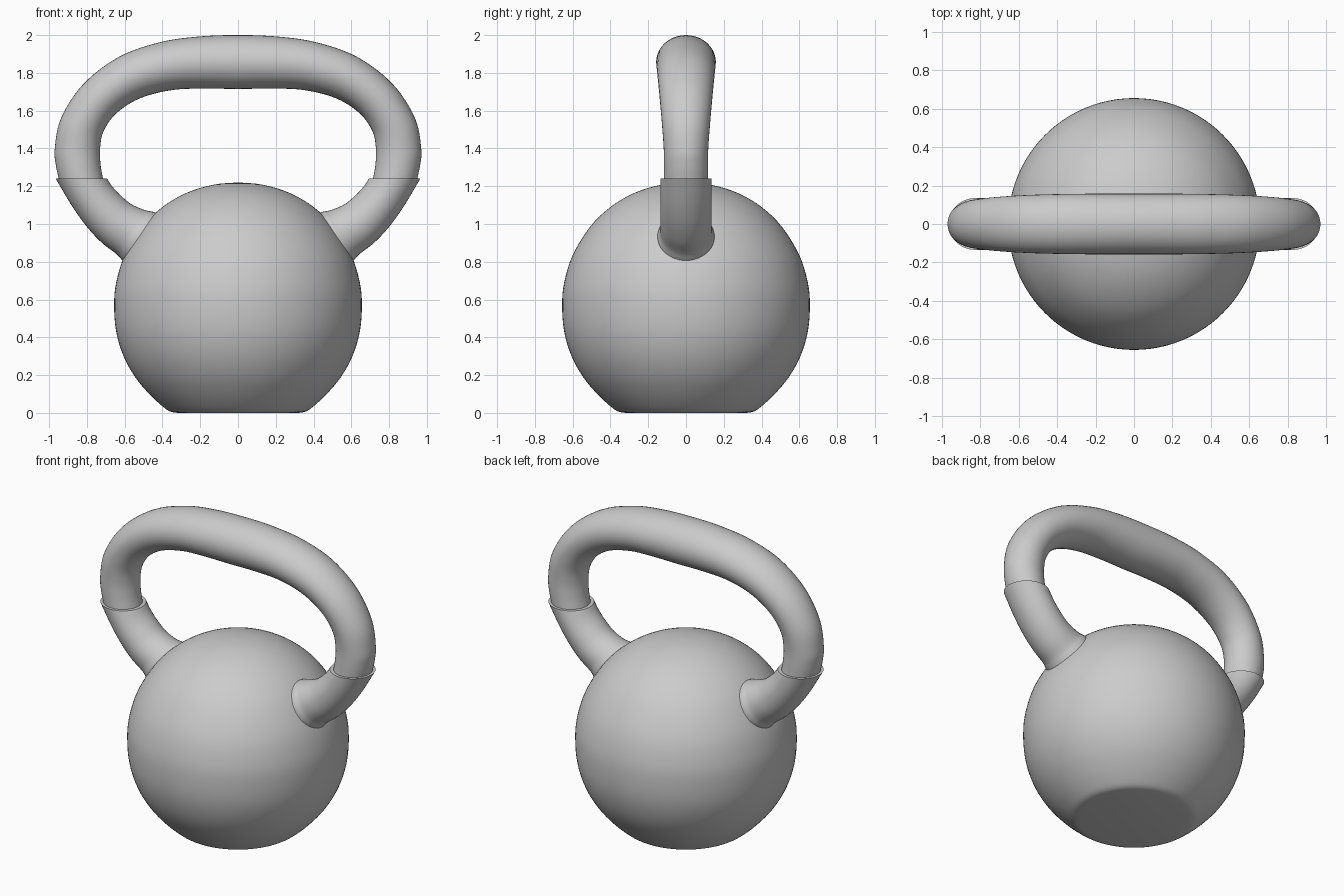
import bpy, bmesh, math
from mathutils import Vector

if "Cube" in bpy.data.objects:
    bpy.data.objects.remove(bpy.data.objects["Cube"])


def smooth_points(pts, steps):
    """Catmull-Rom interpolation through tuples of any length."""
    p = [Vector(q) for q in pts]
    p = [2 * p[0] - p[1]] + p + [2 * p[-1] - p[-2]]
    out = []
    for k in range(1, len(p) - 2):
        a, b, c, d = p[k - 1:k + 3]
        for s in range(steps):
            t = s / steps
            out.append(0.5 * (2 * b + (c - a) * t + (2 * a - 5 * b + 4 * c - d) * t * t
                              + (3 * b - a - 3 * c + d) * t ** 3))
    return out + [p[-2]]


def skin(name, rings):
    """Closed surface through equal-sized rings, capped at both ends."""
    bm = bmesh.new()
    loops = [[bm.verts.new(v) for v in r] for r in rings]
    n = len(loops[0])
    for lo, hi in zip(loops, loops[1:]):
        for j in range(n):
            bm.faces.new((lo[j], lo[(j + 1) % n], hi[(j + 1) % n], hi[j]))
    bm.faces.new(loops[0])
    bm.faces.new(loops[-1])
    bmesh.ops.recalc_face_normals(bm, faces=bm.faces)
    mesh = bpy.data.meshes.new(name)
    bm.to_mesh(mesh)
    bm.free()
    obj = bpy.data.objects.new(name, mesh)
    bpy.context.collection.objects.link(obj)
    return obj


def tube(name, sections, steps=6, n=40):
    """Sections are two 2D rim pairs: (outer x, outer z, inner x, inner z) as 4-vectors,
    followed by the half depths in y."""
    rims = smooth_points([s[:4] for s in sections], steps)
    depths = smooth_points([(s[4], 0) for s in sections], steps)
    rings = []
    for (ox, oz, ix, iz), d in zip(rims, depths):
        mid = Vector(((ox + ix) / 2, 0, (oz + iz) / 2))
        half = Vector(((ox - ix) / 2, 0, (oz - iz) / 2))
        rings.append([mid + half * math.cos(a) + Vector((0, d[0] * math.sin(a), 0))
                      for a in (2 * math.pi * j / n for j in range(n))])
    return skin(name, rings)


def mirrored(s):
    return (-s[0], s[1], -s[2], s[3], s[4])


def activate(obj):
    bpy.ops.object.select_all(action='DESELECT')
    obj.select_set(True)
    bpy.context.view_layer.objects.active = obj


# Ball body with flattened base
profile = smooth_points([(0.004, 1.22), (0.13, 1.208), (0.27, 1.166), (0.40, 1.09), (0.508, 0.985),
                         (0.60, 0.835), (0.645, 0.69), (0.656, 0.57), (0.645, 0.43), (0.606, 0.3),
                         (0.545, 0.19), (0.47, 0.1), (0.40, 0.035), (0.36, 0.008), (0.32, 0.0)], 4)
body = skin("body", [[(r * math.cos(a), r * math.sin(a), z)
                      for a in (2 * math.pi * j / 96 for j in range(96))] for r, z in profile])

# Sleeves flaring out of the body, merged into it
sleeve = [(0.50, 0.70, 0.32, 1.01, 0.17), (0.605, 0.80, 0.435, 1.06, 0.152),
          (0.645, 0.842, 0.49, 1.073, 0.138), (0.72, 0.90, 0.565, 1.105, 0.135),
          (0.80, 0.985, 0.625, 1.155, 0.135), (0.88, 1.097, 0.665, 1.198, 0.135),
          (0.965, 1.24, 0.693, 1.24, 0.135)]
for side in (sleeve, [mirrored(s) for s in sleeve]):
    part = tube("sleeve", side)
    mod = body.modifiers.new("join_sleeve", 'BOOLEAN')
    mod.operation = 'UNION'
    mod.solver = 'EXACT'
    mod.object = part
    activate(body)
    bpy.ops.object.modifier_apply(modifier=mod.name)
    bpy.data.objects.remove(part)

# Grip handle, thicker at the top
half = [(0.945, 1.225, 0.712, 1.225, 0.117), (0.964, 1.31, 0.727, 1.31, 0.117),
        (0.97, 1.40, 0.73, 1.40, 0.118), (0.937, 1.56, 0.712, 1.49, 0.127),
        (0.82, 1.74, 0.645, 1.585, 0.139), (0.63, 1.885, 0.52, 1.665, 0.15),
        (0.41, 1.963, 0.35, 1.709, 0.156), (0.20, 1.993, 0.18, 1.717, 0.158)]
handle = tube("handle", half + [(0, 2.0, 0, 1.715, 0.158)] + [mirrored(s) for s in reversed(half)])

for obj in (body, handle):
    activate(obj)
    bpy.ops.object.shade_smooth_by_angle(angle=math.radians(40))
